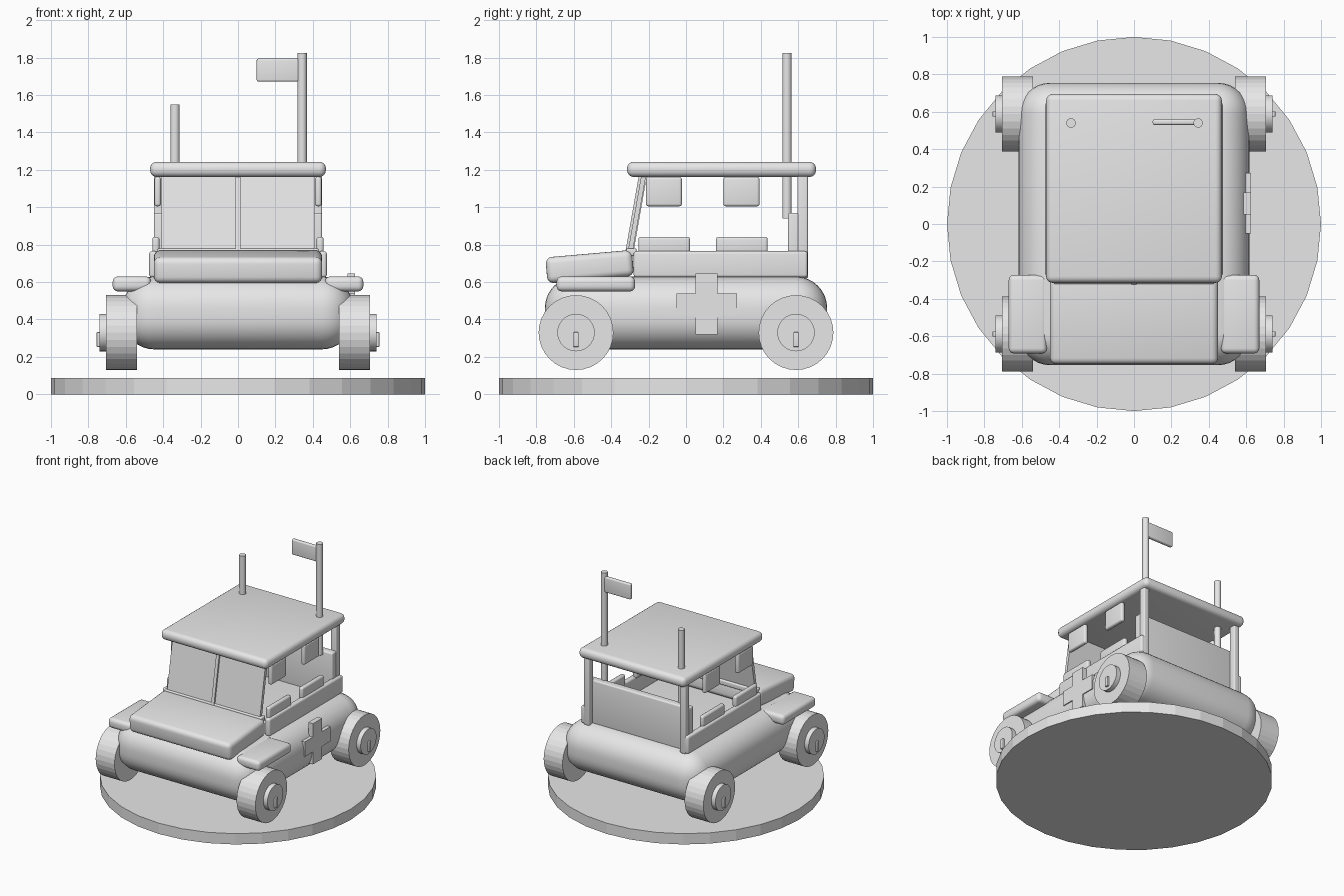
import bpy
import math
from mathutils import Vector

cube = bpy.data.objects.get("Cube")
if cube:
    bpy.data.objects.remove(cube, do_unlink=True)

grey = bpy.data.materials.new("plain_grey")
grey.use_nodes = True
COLOUR = (0.8, 0.8, 0.8, 1)
grey.diffuse_color = COLOUR
grey.node_tree.nodes["Principled BSDF"].inputs["Base Color"].default_value = COLOUR


def box(name, low, high, bevel=0.0, tilt=0.0, segments=4):
    """Box between two corners, with rounded edges and a tilt about x."""
    low, high = Vector(low), Vector(high)
    bpy.ops.mesh.primitive_cube_add(size=1, location=(low + high) / 2)
    ob = bpy.context.object
    ob.name = name
    ob.scale = high - low
    bpy.ops.object.transform_apply(location=False, rotation=False, scale=True)
    ob.rotation_euler.x = math.radians(tilt)
    ob.data.materials.append(grey)
    if bevel:
        mod = ob.modifiers.new("rounding", 'BEVEL')
        mod.width = bevel
        mod.segments = segments
        bpy.ops.object.modifier_apply(modifier=mod.name)
        bpy.ops.object.shade_smooth_by_angle(angle=math.radians(35))
    return ob


def cylinder(name, centre, radius, depth, sides=32, along_x=False, smooth=False):
    bpy.ops.mesh.primitive_cylinder_add(
        vertices=sides, radius=radius, depth=depth, location=centre,
        rotation=(0, math.pi / 2 if along_x else 0, 0))
    ob = bpy.context.object
    ob.name = name
    ob.data.materials.append(grey)
    if smooth:
        bpy.ops.object.shade_smooth_by_angle(angle=math.radians(35))
    return ob


def side_box(name, side, low, high, bevel):
    """Box given for the left side, mirrored when side is -1."""
    xs = sorted((low[0] * side, high[0] * side))
    return box(name, (xs[0], *low[1:]), (xs[1], *high[1:]), bevel)


# Base disc and main body
cylinder("base_disc", (0, 0, 0.043), 1, 0.086)
box("body", (-0.617, -0.755, 0.24), (0.617, 0.755, 0.63), 0.17, segments=8)

# Hood and roof
box("hood", (-0.45, -0.747, 0.612), (0.45, -0.283, 0.752), 0.035, tilt=5)
box("roof", (-0.47, -0.315, 1.162), (0.47, 0.695, 1.243), 0.035)

# Sloping windscreen with its divider and sill
box("windscreen", (-0.41, -0.275, 0.76), (0.41, -0.25, 1.17), tilt=-10)
box("windscreen_divider", (-0.013, -0.288, 0.76), (0.013, -0.245, 1.17), tilt=-10)
box("windscreen_sill", (-0.43, -0.32, 0.74), (0.43, -0.265, 0.78), 0.008)

# Rear panel between the posts
box("rear_panel", (-0.45, 0.545, 0.62), (0.45, 0.605, 0.97), 0.012)

for side, label in ((1, "left"), (-1, "right")):
    # Cabin sides
    side_box(f"{label}_side_wall", side, (0.43, -0.28, 0.625), (0.475, 0.65, 0.765), 0.015)
    side_box(f"{label}_rear_post", side, (0.4, 0.595, 0.62), (0.45, 0.652, 1.17), 0.01)
    side_box(f"{label}_fender", side, (0.465, -0.692, 0.55), (0.67, -0.272, 0.63), 0.028)
    for end, y in (("front", -0.255), ("rear", 0.16)):
        side_box(f"{label}_{end}_armrest", side, (0.42, y, 0.75), (0.458, y + 0.277, 0.842), 0.015)
    for end, y in (("front", -0.215), ("rear", 0.2)):
        side_box(f"{label}_{end}_window_flap", side, (0.412, y, 1.005), (0.447, y + 0.193, 1.162), 0.014)

    # Wheels with hubs and valve pins
    for end, y in (("front", -0.588), ("rear", 0.588)):
        name = f"{label}_{end}"
        cylinder(f"{name}_wheel", (side * 0.622, y, 0.33), 0.2, 0.166, along_x=True)
        cylinder(f"{name}_hub", (side * 0.715, y, 0.33), 0.1, 0.052, along_x=True, smooth=True)
        side_box(f"{name}_pin", side, (0.73, y - 0.014, 0.253), (0.756, y + 0.014, 0.332), 0.004)

# Cross plate on the left flank
box("cross_upright", (0.585, 0.052, 0.32), (0.625, 0.168, 0.645))
box("cross_bar", (0.585, -0.05, 0.42), (0.625, 0.272, 0.538))

# Roof poles and flag
cylinder("flag_pole", (0.343, 0.54, 1.383), 0.025, 0.885, sides=24, smooth=True)
cylinder("aerial", (-0.337, 0.54, 1.245), 0.025, 0.61, sides=24, smooth=True)
box("flag", (0.1, 0.53, 1.672), (0.335, 0.56, 1.795), 0.01)
